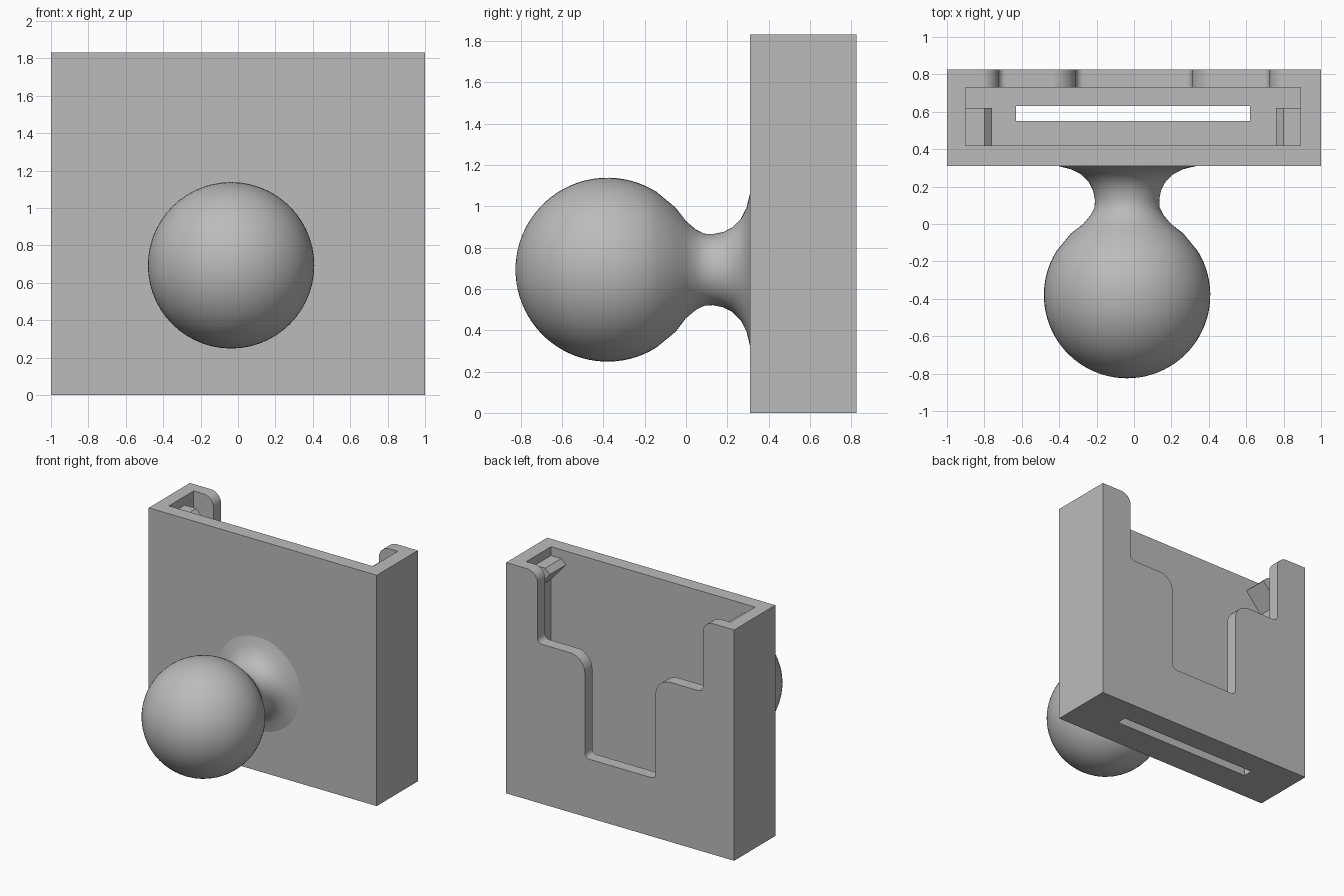
import bpy, bmesh, math
from mathutils import Vector, Matrix

if "Cube" in bpy.data.objects:
    bpy.data.objects.remove(bpy.data.objects["Cube"], do_unlink=True)

GREY = (0.5, 0.5, 0.5, 1)
mat = bpy.data.materials.new("plain_grey")
mat.use_nodes = True
mat.diffuse_color = GREY
mat.node_tree.nodes["Principled BSDF"].inputs["Base Color"].default_value = GREY


def finish(name, bm):
    bmesh.ops.recalc_face_normals(bm, faces=bm.faces)
    mesh = bpy.data.meshes.new(name)
    bm.to_mesh(mesh)
    bm.free()
    mesh.materials.append(mat)
    obj = bpy.data.objects.new(name, mesh)
    bpy.context.collection.objects.link(obj)
    return obj


def box(name, x, y, z):
    bm = bmesh.new()
    bmesh.ops.create_cube(bm, size=1)
    for v in bm.verts:
        v.co = [lo + (c + 0.5) * (hi - lo) for c, (lo, hi) in zip(v.co, (x, y, z))]
    return finish(name, bm)


def prism(name, outline, y0, y1):
    """Extrude an x-z outline along y."""
    bm = bmesh.new()
    face = bm.faces.new([bm.verts.new((x, y0, z)) for x, z in outline])
    ext = bmesh.ops.extrude_face_region(bm, geom=[face])
    new = [g for g in ext["geom"] if isinstance(g, bmesh.types.BMVert)]
    bmesh.ops.translate(bm, verts=new, vec=(0, y1 - y0, 0))
    return finish(name, bm)


def rounded(corners, steps=8):
    """Round the right-angled corners of an open (x, z, radius) path."""
    out = []
    for i, (x, z, r) in enumerate(corners):
        p = Vector((x, z))
        pts = [p]
        if r:
            a = (Vector(corners[i - 1][:2]) - p).normalized()
            b = (Vector(corners[i + 1][:2]) - p).normalized()
            angles = [math.pi / 2 * k / steps for k in range(steps + 1)]
            pts = [p + r * (a * (1 - math.sin(t)) + b * (1 - math.cos(t))) for t in angles]
        out += [q for q in pts if not out or (q - out[-1]).length > 1e-4]
    return out


def cut(target, cutter):
    mod = target.modifiers.new("cut", "BOOLEAN")
    mod.operation = "DIFFERENCE"
    mod.solver = "EXACT"
    mod.object = cutter
    bpy.context.view_layer.objects.active = target
    bpy.ops.object.modifier_apply(modifier=mod.name)
    bpy.data.objects.remove(cutter, do_unlink=True)


def smooth(obj, angle):
    bpy.ops.object.select_all(action="DESELECT")
    obj.select_set(True)
    bpy.context.view_layer.objects.active = obj
    bpy.ops.object.shade_smooth_by_angle(angle=math.radians(angle))


# Open-topped holder with a slot through its floor
holder = box("holder", (-1, 1), (0.31, 0.825), (0, 1.83))
cut(holder, box("cavity", (-0.9, 0.89), (0.42, 0.73), (0.1, 2)))
cut(holder, box("floor_slot", (-0.63, 0.62), (0.55, 0.63), (-0.1, 0.3)))

# Stepped notch in the back wall
half = rounded([(0.815, 1.95, 0), (0.815, 1.83, 0), (0.725, 1.83, 0.09),
                (0.725, 1.265, 0.04), (0.31, 1.265, 0.13),
                (0.31, 0.465, 0.04), (0, 0.465, 0)])[:-1]
outline = half + [Vector((-p.x, p.y)) for p in reversed(half)]
cut(holder, prism("back_notch", outline, 0.6, 0.95))
smooth(holder, 30)

# Tapered catches inside the side walls
for name, s in (("left_catch", 1), ("right_catch", -1)):
    prism(name, [(s * x, z) for x, z in
                 ((0.92, 1.76), (0.8, 1.76), (0.76, 1.72), (0.9, 1.56), (0.92, 1.56))],
          0.41, 0.62)

# Ball and flared neck, turned about a front-to-back axis
R, CY = 0.445, -0.38
profile = [(R * math.sin(t), CY - R * math.cos(t))
           for t in (math.radians(180 - 58) * k / 28 for k in range(29))]
profile += [(0.30, -0.05), (0.235, 0), (0.193, 0.05), (0.174, 0.09), (0.172, 0.13),
            (0.182, 0.18), (0.205, 0.225), (0.245, 0.265), (0.3, 0.293),
            (0.37, 0.31), (0.37, 0.33)]
bm = bmesh.new()
verts = [bm.verts.new((r, y, 0)) for r, y in profile]
edges = [bm.edges.new(pair) for pair in zip(verts, verts[1:])]
bmesh.ops.spin(bm, geom=verts + edges, cent=(0, 0, 0), axis=(0, 1, 0),
               angle=math.tau, steps=56, use_duplicate=False)
bmesh.ops.remove_doubles(bm, verts=bm.verts, dist=1e-4)
bmesh.ops.holes_fill(bm, edges=[e for e in bm.edges if e.is_boundary], sides=0)
bmesh.ops.transform(bm, matrix=Matrix.Translation((-0.037, 0, 0.693)), verts=bm.verts)
smooth(finish("ball_and_neck", bm), 60)
